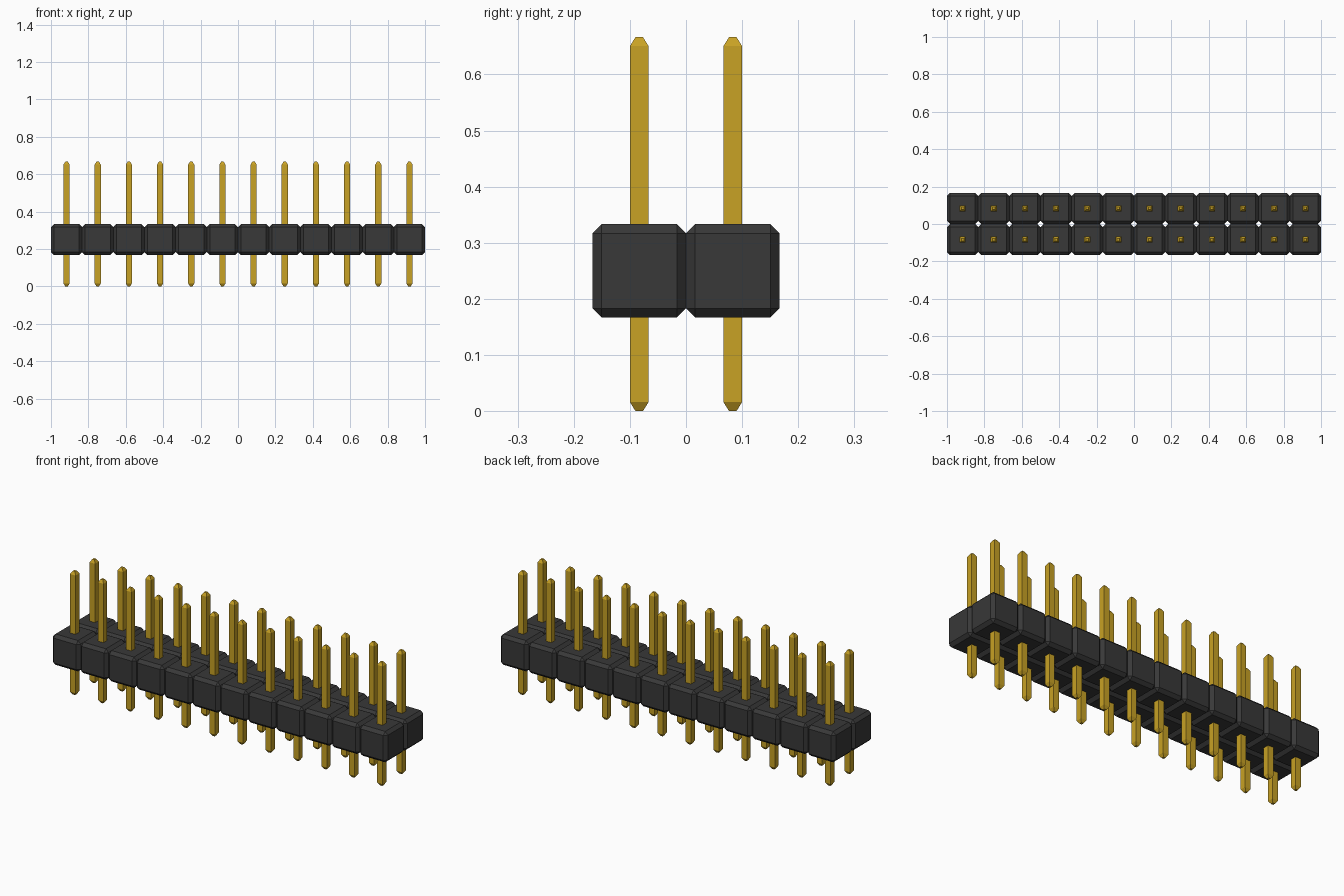
import bpy, bmesh

if "Cube" in bpy.data.objects:
    bpy.data.objects.remove(bpy.data.objects["Cube"], do_unlink=True)

COLUMNS, ROWS = 12, 2
PITCH = 2 / COLUMNS
CHAMFER = PITCH * 0.098
HEIGHT = PITCH * 4
PIN_HALF = PITCH * 0.098
TIP_HALF = PITCH * 0.04
TIP_LENGTH = PITCH * 0.095


def make_material(name, color, roughness, metallic):
    mat = bpy.data.materials.new(name)
    mat.use_nodes = True
    mat.diffuse_color = color
    shader = mat.node_tree.nodes["Principled BSDF"]
    shader.inputs["Base Color"].default_value = color
    shader.inputs["Roughness"].default_value = roughness
    shader.inputs["Metallic"].default_value = metallic
    return mat


def make_object(name, bm, mat):
    """Turn a bmesh into an object at the first grid cell."""
    bmesh.ops.recalc_face_normals(bm, faces=bm.faces)
    mesh = bpy.data.meshes.new(name)
    bm.to_mesh(mesh)
    bm.free()
    mesh.materials.append(mat)
    obj = bpy.data.objects.new(name, mesh)
    obj.location = (-(COLUMNS - 1) * PITCH / 2, -(ROWS - 1) * PITCH / 2, 0)
    bpy.context.collection.objects.link(obj)
    return obj


def repeat_on_grid(obj):
    """Repeat the part along x and y at the header pitch."""
    for name, count, step in (("columns", COLUMNS, (PITCH, 0, 0)),
                              ("rows", ROWS, (0, PITCH, 0))):
        array = obj.modifiers.new(name, "ARRAY")
        array.count = count
        array.use_relative_offset = False
        array.use_constant_offset = True
        array.constant_offset_displace = step


black_plastic = make_material("black plastic", (0.040, 0.040, 0.040, 1), 0.6, 0.0)
gold_metal = make_material("gold metal", (0.58, 0.36, 0.018, 1), 0.4, 0.0)

# Plastic housing: chamfered cubes side by side
bm = bmesh.new()
bmesh.ops.create_cube(bm, size=PITCH)
bmesh.ops.translate(bm, verts=bm.verts, vec=(0, 0, PITCH * 1.5))
housing = make_object("housing_block", bm, black_plastic)
bevel = housing.modifiers.new("chamfer", "BEVEL")
bevel.width = CHAMFER
bevel.segments = 1
repeat_on_grid(housing)

# Square pins: stacked square sections, tapered at both ends
bm = bmesh.new()
sections = [(0, TIP_HALF), (TIP_LENGTH, PIN_HALF),
            (HEIGHT - TIP_LENGTH, PIN_HALF), (HEIGHT, TIP_HALF)]
rings = [[bm.verts.new((sx * h, sy * h, z))
          for sx, sy in ((-1, -1), (1, -1), (1, 1), (-1, 1))]
         for z, h in sections]
for low, high in zip(rings, rings[1:]):
    for i in range(4):
        j = (i + 1) % 4
        bm.faces.new((low[i], low[j], high[j], high[i]))
bm.faces.new(rings[0])
bm.faces.new(rings[-1])
pins = make_object("contact_pin", bm, gold_metal)
repeat_on_grid(pins)
